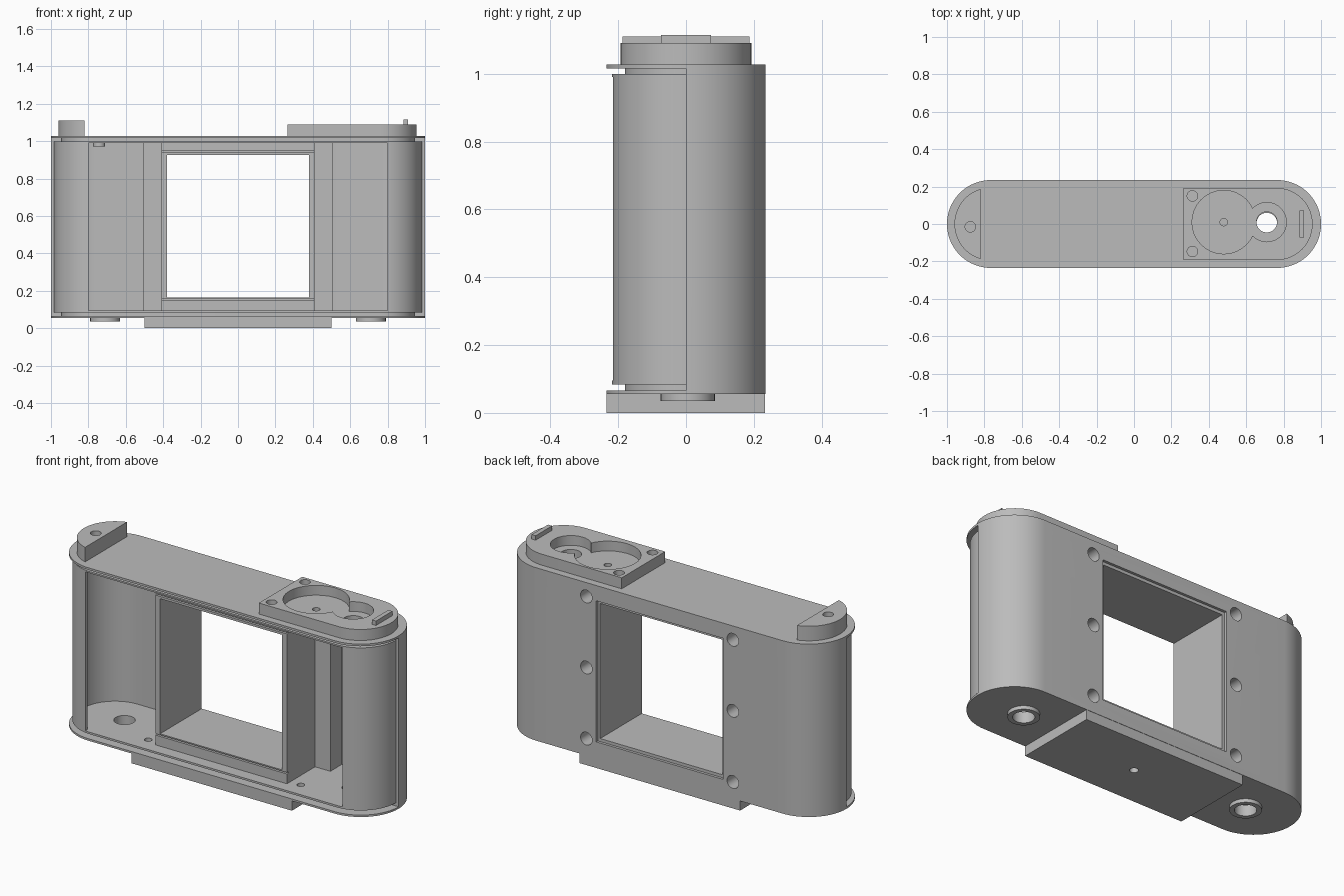
import bpy, bmesh, math

cube = bpy.data.objects.get("Cube")
if cube:
    bpy.data.objects.remove(cube, do_unlink=True)

grey = bpy.data.materials.new("body_grey")
grey.use_nodes = True
grey.diffuse_color = (0.5, 0.5, 0.5, 1)
grey.node_tree.nodes["Principled BSDF"].inputs["Base Color"].default_value = (0.5, 0.5, 0.5, 1)

HALF = 0.235             # half depth of the body
CX = 1 - HALF            # centre of each rounded end
FLOOR, CEIL = 0.095, 0.99


def arc(cx, cy, r, start, end, n=32):
    return [(cx + r * math.cos(math.radians(start + (end - start) * i / n)),
             cy + r * math.sin(math.radians(start + (end - start) * i / n)))
            for i in range(n + 1)]


def prism(name, pts, z0, z1):
    bm = bmesh.new()
    base = bm.faces.new([bm.verts.new((x, y, z0)) for x, y in pts])
    top = bmesh.ops.extrude_face_region(bm, geom=[base])["geom"]
    bmesh.ops.translate(bm, vec=(0, 0, z1 - z0),
                        verts=[v for v in top if isinstance(v, bmesh.types.BMVert)])
    bmesh.ops.recalc_face_normals(bm, faces=bm.faces)
    mesh = bpy.data.meshes.new(name)
    bm.to_mesh(mesh)
    bm.free()
    mesh.materials.append(grey)
    ob = bpy.data.objects.new(name, mesh)
    bpy.context.collection.objects.link(ob)
    return ob


def box(name, x0, x1, y0, y1, z0, z1):
    return prism(name, [(x0, y0), (x1, y0), (x1, y1), (x0, y1)], z0, z1)


def disc(name, x, y, r, z0, z1):
    return prism(name, arc(x, y, r, 0, 360)[:-1], z0, z1)


def stadium(name, half, z0, z1):
    return prism(name, arc(CX, 0, half, -90, 90) + arc(-CX, 0, half, 90, 270), z0, z1)


def front_trim(half, z0, z1):
    """Cutter for everything in the front half outside a smaller rounded outline."""
    inner = arc(CX, 0, half, 0, -90) + arc(-CX, 0, half, -90, -180)
    return prism("trim_cutter", [(-1.2, 0), (-1.2, -0.4), (1.2, -0.4), (1.2, 0)] + inner, z0, z1)


def combine(target, tool, operation="DIFFERENCE"):
    mod = target.modifiers.new("bool", "BOOLEAN")
    mod.operation = operation
    mod.solver = "EXACT"
    mod.object = tool
    bpy.context.view_layer.objects.active = target
    bpy.ops.object.modifier_apply(modifier=mod.name)
    bpy.data.objects.remove(tool, do_unlink=True)


# Rounded shell with a hollow chamber open at the front
body = stadium("body_shell", HALF, 0.055, 1.028)
combine(body, stadium("chamber", 0.2, FLOOR, CEIL))
combine(body, box("opening", -0.8, 0.8, -0.4, 0, FLOOR, CEIL))

# Recess for the cover and the grooves that seal it
combine(body, front_trim(0.218, 0.083, 1.0))
combine(body, front_trim(0.18, 0.066, 0.084))
combine(body, front_trim(0.18, 0.999, 1.016))

# Window box with a stepped post on each side
combine(body, box("posts", -0.505, 0.505, 0.1, 0.22, 0.09, 0.995), "UNION")
combine(body, box("window_box", -0.41, 0.41, -0.15, 0.215, 0.088, 0.997), "UNION")
combine(body, box("window", -0.38, 0.38, -0.4, 0.4, 0.165, 0.925))
combine(body, box("rebate", -0.395, 0.395, 0.22, 0.4, 0.148, 0.942))
for z in (0.15, 0.938):
    combine(body, box("rail_groove", -0.43, 0.43, -0.4, -0.135, z, z + 0.008))

# Screw holes in the back
for x in (-0.456, 0.456):
    for z in (0.15, 0.55, 0.95):
        hole = disc("screw_hole", 0, 0, 0.036, 0, 0.2)
        hole.rotation_euler = (-math.pi / 2, 0, 0)
        hole.location = (x, 0.13, z)
        bpy.context.view_layer.update()
        combine(body, hole)

# Vertical holes through the floor and the top
for x in (-0.71, 0.71):
    combine(body, disc("floor_hole", x, 0.005, 0.055, -0.1, 0.2))
for x in (-0.475, 0.475):
    combine(body, disc("floor_pin_hole", x, -0.12, 0.02, 0.07, 0.2))
combine(body, disc("shaft_hole", 0.71, 0.01, 0.055, 0.9, 1.2))
combine(body, disc("pin_hole", 0.48, 0.01, 0.02, 1.005, 1.2))

# Raised housing on the top
R = 0.193
housing = prism("top_housing", [(0.265, R), (0.265, -R)] + arc(0.762, 0, R, -90, 90), 1.026, 1.09)
combine(housing, disc("large_recess", 0.48, 0.01, 0.17, 1.035, 1.2))
combine(housing, disc("small_recess", 0.71, 0.01, 0.105, 1.035, 1.2))
combine(housing, disc("shaft_hole", 0.71, 0.01, 0.055, 0.9, 1.2))
combine(housing, disc("pin_hole", 0.48, 0.01, 0.02, 1.0, 1.2))
for y in (-0.147, 0.15):
    combine(housing, disc("housing_screw_hole", 0.312, y, 0.028, 1.04, 1.2))
key = box("housing_key", 0.885, 0.91, -0.073, 0.073, 1.08, 1.115)

# Rounded lug at the other end of the top
cut = math.degrees(math.acos(0.055 / 0.19))
lug = prism("top_lug", arc(-0.765, 0, 0.195, 180 - cut, 180 + cut), 1.026, 1.11)
combine(lug, disc("lug_hole", -0.875, -0.015, 0.028, 1.05, 1.2))
stub = disc("ceiling_stub", -0.742, 0, 0.032, 0.972, 1.0)

# Base block and the two ring feet
base = box("base_block", -0.5, 0.5, -HALF, HALF - 0.002, 0, 0.06)
combine(base, disc("tripod_hole", 0, 0, 0.022, -0.1, 0.04))
feet = []
for name, x in (("right_foot_ring", -0.71), ("left_foot_ring", 0.71)):
    foot = disc(name, x, 0.005, 0.08, 0.035, 0.06)
    combine(foot, disc("foot_hole", x, 0.005, 0.055, -0.1, 0.2))
    feet.append(foot)

# Smooth the curved faces, keep the edges crisp
bpy.ops.object.select_all(action="DESELECT")
for ob in [body, housing, key, lug, stub, base] + feet:
    ob.select_set(True)
bpy.context.view_layer.objects.active = body
bpy.ops.object.shade_smooth_by_angle(angle=math.radians(30))
